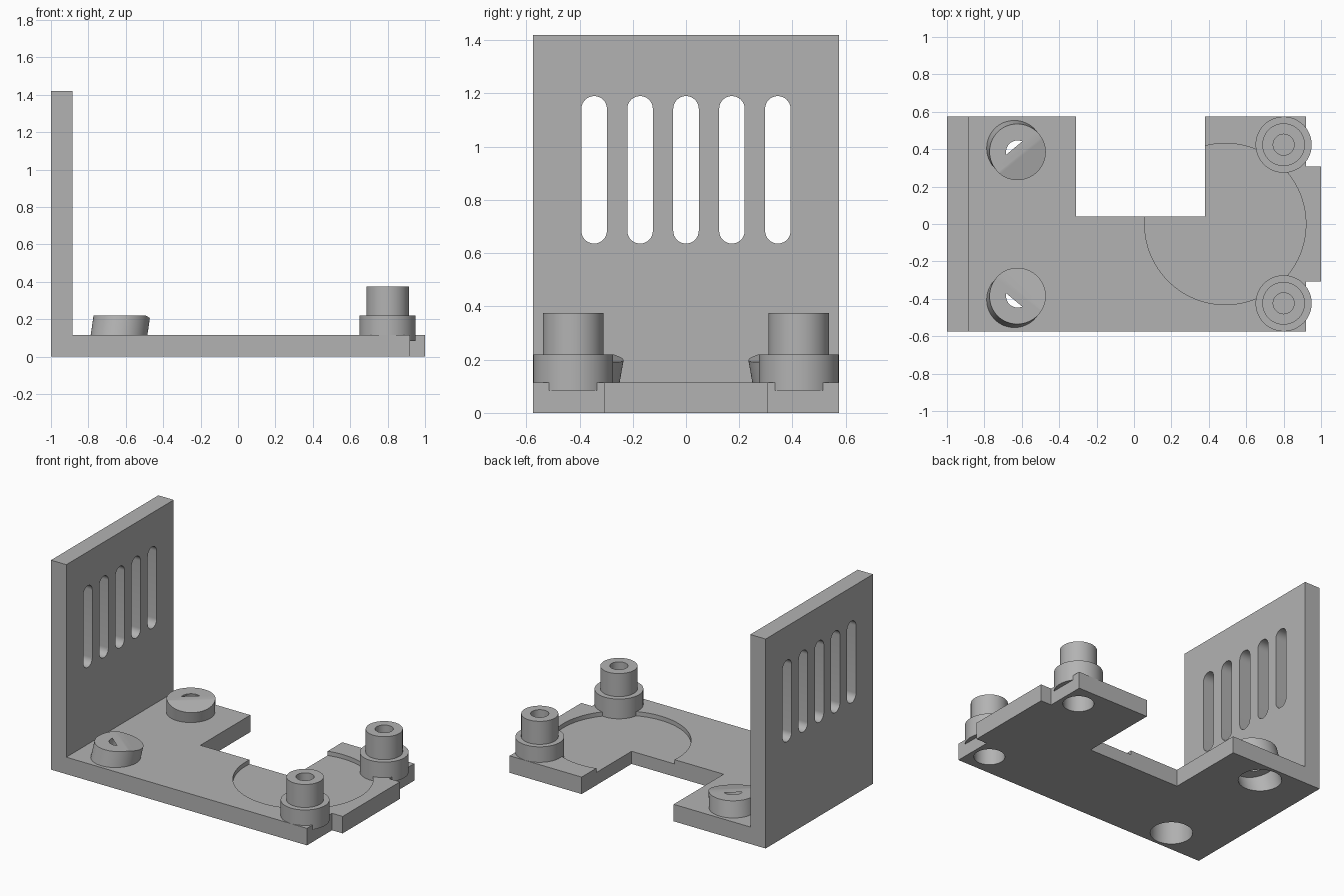
import bpy, bmesh, math
from mathutils import Matrix, Vector

if "Cube" in bpy.data.objects:
    bpy.data.objects.remove(bpy.data.objects["Cube"])

T = 0.115                      # sheet thickness
Y = 0.575                      # half depth
TOP = 0.22                     # top height of the low bosses

grey = bpy.data.materials.new("grey_plastic")
grey.diffuse_color = (0.45, 0.45, 0.45, 1)
grey.use_nodes = True
grey.node_tree.nodes["Principled BSDF"].inputs["Base Color"].default_value = grey.diffuse_color


def prism(name, pts, lo, hi, matrix=Matrix()):
    """Extrude a closed outline from lo to hi along local z."""
    bm = bmesh.new()
    face = bm.faces.new([bm.verts.new((a, b, lo)) for a, b in pts])
    ext = bmesh.ops.extrude_face_region(bm, geom=[face])
    verts = [v for v in ext["geom"] if isinstance(v, bmesh.types.BMVert)]
    bmesh.ops.translate(bm, vec=(0, 0, hi - lo), verts=verts)
    bmesh.ops.recalc_face_normals(bm, faces=bm.faces)
    bm.transform(matrix)
    mesh = bpy.data.meshes.new(name)
    bm.to_mesh(mesh)
    bm.free()
    mesh.materials.append(grey)
    obj = bpy.data.objects.new(name, mesh)
    bpy.context.collection.objects.link(obj)
    return obj


def rect(x0, x1, y0, y1):
    return [(x0, y0), (x1, y0), (x1, y1), (x0, y1)]


def circle(r, cx=0, cy=0, n=64):
    return [(cx + r * math.cos(2 * math.pi * i / n),
             cy + r * math.sin(2 * math.pi * i / n)) for i in range(n)]


def combine(target, tool, operation):
    """Apply an exact boolean and discard the tool object."""
    bpy.context.view_layer.objects.active = target
    mod = target.modifiers.new("bool", "BOOLEAN")
    mod.operation, mod.solver, mod.object = operation, "EXACT", tool
    bpy.ops.object.modifier_apply(modifier=mod.name)
    bpy.data.objects.remove(tool)


# base plate with rear notch and end tab
bracket = prism("mounting_bracket", [
    (-1, -Y), (0.92, -Y), (0.92, -0.307), (1, -0.307), (1, 0.307), (0.92, 0.307),
    (0.92, Y), (0.38, Y), (0.38, 0.04), (-0.31, 0.04), (-0.31, Y), (-1, Y)], 0, T)

# upright wall
combine(bracket, prism("wall", rect(-1, -1 + T, -Y, Y), 0, 1.42), "UNION")

# vent slots: rounded outlines in y-z, extruded along x
to_x = Matrix(((0, 0, 1, 0), (1, 0, 0, 0), (0, 1, 0, 0), (0, 0, 0, 1)))
r = 0.048
for k in range(-2, 3):
    arc = [math.pi * i / 16 for i in range(17)]
    slot = [(k * 0.1725 + r * math.cos(a), 1.142 + r * math.sin(a)) for a in arc]
    slot += [(k * 0.1725 - r * math.cos(a), 0.684 - r * math.sin(a)) for a in arc]
    combine(bracket, prism("slot", slot, -1.2, -0.8, to_x), "DIFFERENCE")

# shallow round recess
combine(bracket, prism("recess", circle(0.431, 0.488, 0, 128), 0.086, 0.3), "DIFFERENCE")

for s in (-1, 1):
    # stepped upright posts
    x, y = 0.8, s * 0.424
    combine(bracket, prism("post_foot", circle(0.15, x, y), 0.084, TOP), "UNION")
    combine(bracket, prism("post_neck", circle(0.114, x, y), 0.15, 0.376), "UNION")
    combine(bracket, prism("post_counterbore", circle(0.095, x, y), -0.1, 0.14), "DIFFERENCE")
    combine(bracket, prism("post_hole", circle(0.056, x, y), 0.15, 0.5), "DIFFERENCE")

    # leaning low bosses, trimmed flat at the top
    axis = Vector((0.64, -s * 0.77, 0)).normalized() * math.sin(math.radians(13))
    axis.z = math.cos(math.radians(13))
    lean = Matrix.Translation((-0.62, s * 0.382, TOP + 0.004)) @ \
        Vector((0, 0, 1)).rotation_difference(axis).to_matrix().to_4x4()
    boss = prism("leaning_boss", circle(0.15), -0.16, 0, lean)
    combine(boss, prism("trim", rect(-1, 0, -1, 1), TOP, 0.5), "DIFFERENCE")
    combine(bracket, boss, "UNION")
    combine(bracket, prism("boss_counterbore", circle(0.13), -0.5, -0.12, lean), "DIFFERENCE")
    combine(bracket, prism("boss_hole", circle(0.063), -0.3, -0.011, lean), "DIFFERENCE")

# smooth round walls, sharp edges
bpy.ops.object.select_all(action="DESELECT")
bracket.select_set(True)
bpy.context.view_layer.objects.active = bracket
bpy.ops.object.shade_smooth_by_angle(angle=math.radians(30))
